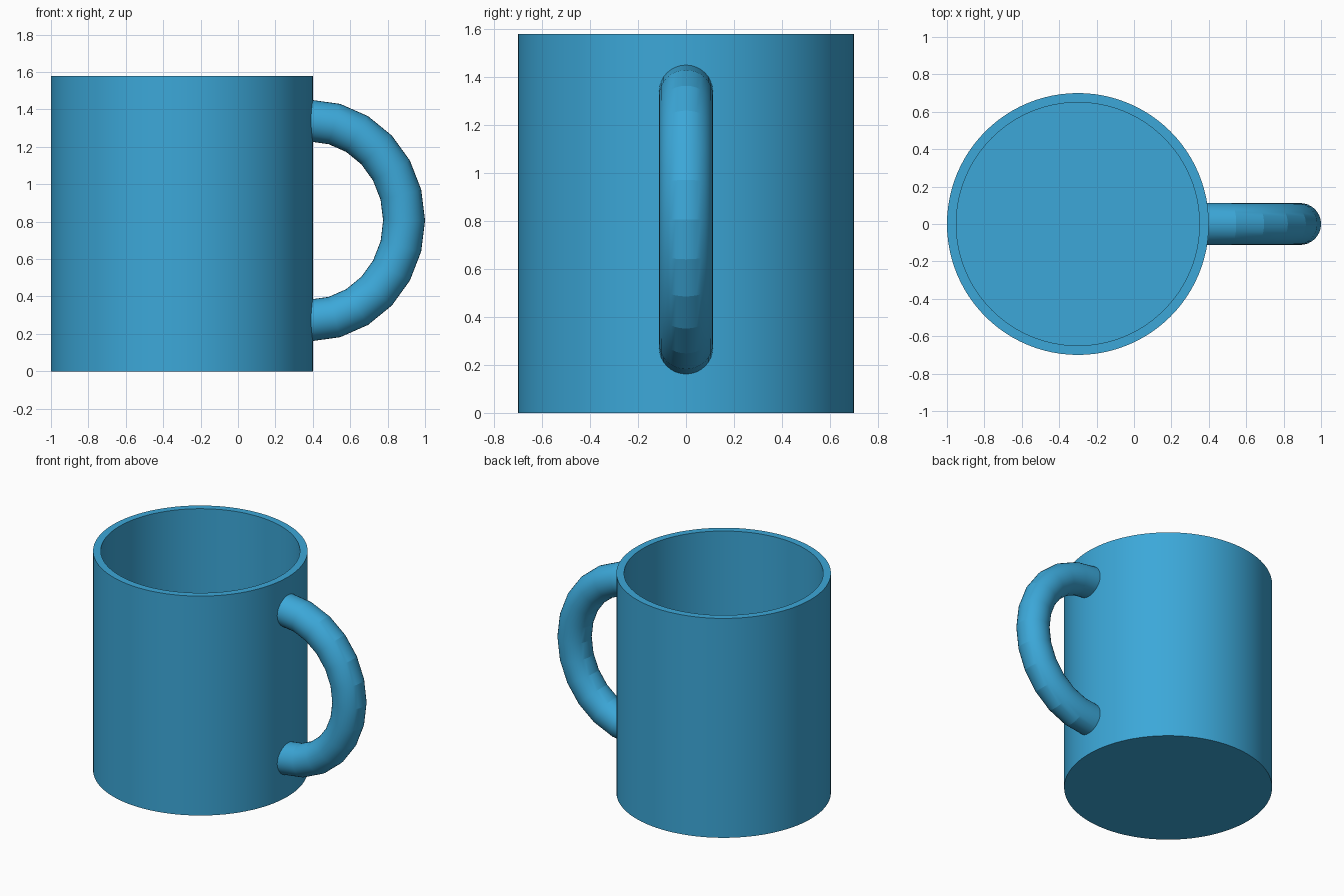
import bpy, bmesh, math
from mathutils import Vector

cube = bpy.data.objects.get("Cube")
if cube:
    bpy.data.objects.remove(cube, do_unlink=True)

# Single glaze colour
glaze = bpy.data.materials.new("blue glaze")
glaze.use_nodes = True
colour = (0.045, 0.39, 0.69, 1.0)
glaze.diffuse_color = colour
glaze.node_tree.nodes["Principled BSDF"].inputs["Base Color"].default_value = colour

HEIGHT, RADIUS, WALL, CENTRE_X = 1.58, 0.70, 0.05, -0.30


def finish(bm, name, angle):
    """Turn a bmesh into a named, coloured object with sharp edges kept."""
    bmesh.ops.recalc_face_normals(bm, faces=bm.faces)
    mesh = bpy.data.meshes.new(name)
    bm.to_mesh(mesh)
    bm.free()
    mesh.materials.append(glaze)
    obj = bpy.data.objects.new(name, mesh)
    bpy.context.collection.objects.link(obj)
    bpy.ops.object.select_all(action='DESELECT')
    obj.select_set(True)
    bpy.context.view_layer.objects.active = obj
    bpy.ops.object.shade_smooth_by_angle(angle=math.radians(angle))
    return obj


# Cup: a hollow wall-and-floor profile turned around the vertical axis
inner = RADIUS - WALL
profile = [(0, 0), (RADIUS, 0), (RADIUS, HEIGHT),
           (inner, HEIGHT), (inner, WALL), (0, WALL)]
bm = bmesh.new()
verts = [bm.verts.new((r, 0, z)) for r, z in profile]
edges = [bm.edges.new(pair) for pair in zip(verts, verts[1:])]
bmesh.ops.spin(bm, geom=verts + edges, cent=(0, 0, 0), axis=(0, 0, 1),
               angle=math.tau, steps=96)
bmesh.ops.remove_doubles(bm, verts=bm.verts, dist=1e-4)
cup = finish(bm, "cup", 20)
cup.location.x = CENTRE_X

# Handle: round tube swept along a half ellipse, ends buried in the cup wall
TUBE, SIDES, STEPS = 0.112, 32, 12
RX, RZ = 0.502, 0.534
middle = Vector((0.386, 0, 0.806))
bm = bmesh.new()
rings = []
for i in range(STEPS + 1):
    a = -math.pi / 2 + math.pi * i / STEPS
    point = middle + Vector((RX * math.cos(a), 0, RZ * math.sin(a)))
    outward = Vector((math.cos(a) / RX, 0, math.sin(a) / RZ)).normalized()
    ring = []
    for j in range(SIDES):
        t = math.tau * j / SIDES
        ring.append(bm.verts.new(point + outward * TUBE * math.cos(t)
                                 + Vector((0, TUBE * math.sin(t), 0))))
    rings.append(ring)
for low, high in zip(rings, rings[1:]):
    for j in range(SIDES):
        k = (j + 1) % SIDES
        bm.faces.new((low[j], low[k], high[k], high[j]))
bm.faces.new(rings[0])
bm.faces.new(rings[-1])
finish(bm, "handle", 12)
